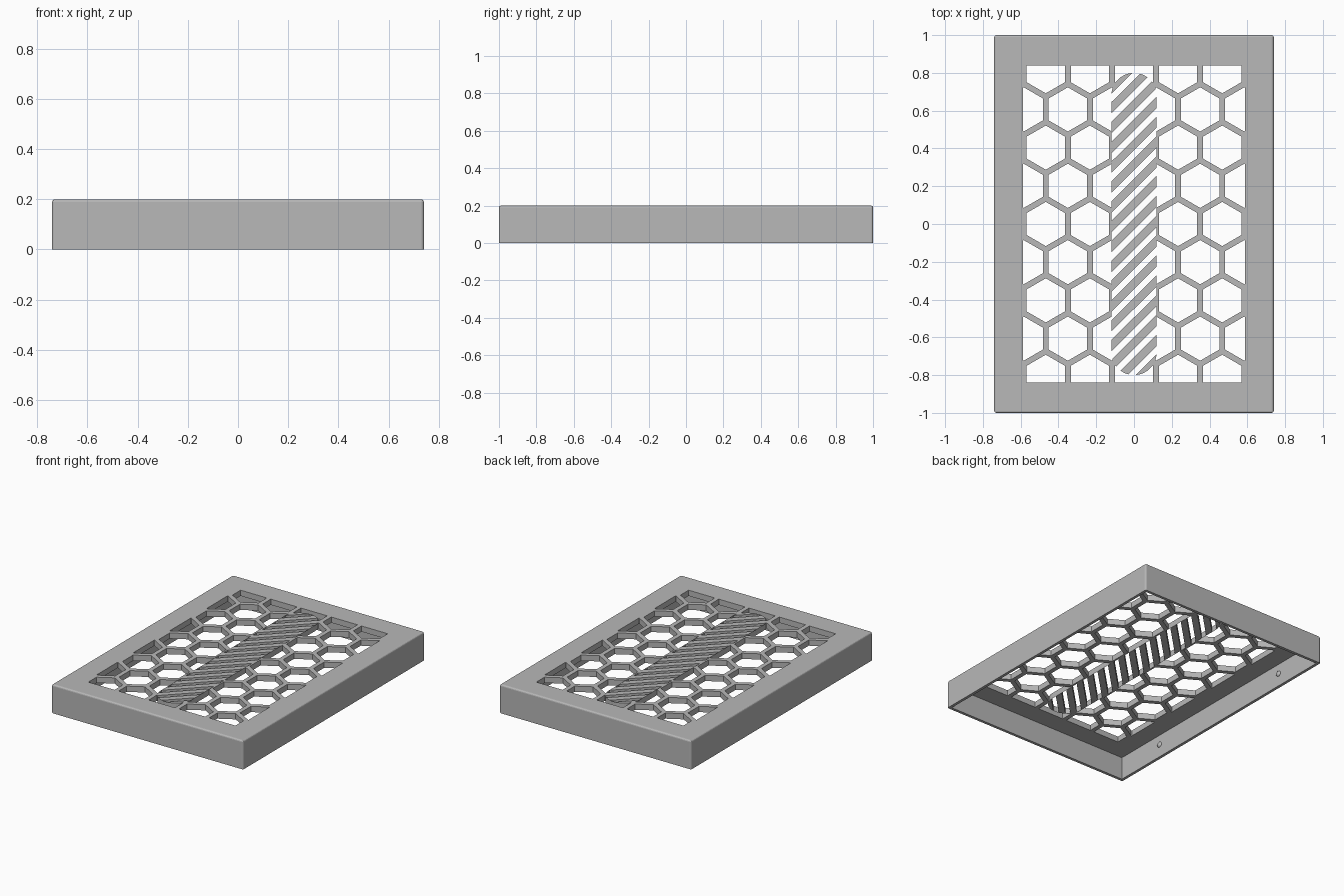
import bpy, bmesh, math
from mathutils import Vector, Matrix

HALF_X, HALF_Y, HEIGHT = 0.74, 1.0, 0.2
WALL, PLATE_Z = 0.02, 0.16
OPEN_X, OPEN_Y = 0.587, 0.84
PITCH, STRUT = 0.2335, 0.031
SLOT_R, SLOT_END = 0.12, 0.8

if "Cube" in bpy.data.objects:
    bpy.data.objects.remove(bpy.data.objects["Cube"], do_unlink=True)

grey = bpy.data.materials.new("plain grey")
grey.use_nodes = True
grey.diffuse_color = (0.48, 0.48, 0.48, 1)
grey.node_tree.nodes["Principled BSDF"].inputs["Base Color"].default_value = grey.diffuse_color


def make(name, bm):
    bmesh.ops.recalc_face_normals(bm, faces=bm.faces[:])
    mesh = bpy.data.meshes.new(name)
    bm.to_mesh(mesh)
    bm.free()
    mesh.materials.append(grey)
    obj = bpy.data.objects.new(name, mesh)
    bpy.context.collection.objects.link(obj)
    return obj


def box(bm, hx, hy, z0, z1):
    m = Matrix.Translation((0, 0, (z0 + z1) / 2)) @ Matrix.Diagonal((2 * hx, 2 * hy, z1 - z0, 1))
    bmesh.ops.create_cube(bm, size=1, matrix=m)


def thicken(bm, depth):
    ext = bmesh.ops.extrude_face_region(bm, geom=bm.faces[:], use_keep_orig=True)
    verts = [g for g in ext["geom"] if isinstance(g, bmesh.types.BMVert)]
    bmesh.ops.translate(bm, verts=verts, vec=(0, 0, depth))


def stadium(bm, z):
    pts = []
    for i in range(34):
        side = 1 if i < 17 else -1
        a = math.pi * (i - (i >= 17)) / 16
        pts.append(bm.verts.new((SLOT_R * math.cos(a),
                                 SLOT_R * math.sin(a) + side * (SLOT_END - SLOT_R), z)))
    return bm.faces.new(pts)


def cut(target, cutter):
    mod = target.modifiers.new("cut", "BOOLEAN")
    mod.operation, mod.solver, mod.object = "DIFFERENCE", "EXACT", cutter
    bpy.context.view_layer.objects.active = target
    bpy.ops.object.modifier_apply(modifier=mod.name)
    bpy.data.objects.remove(cutter, do_unlink=True)


# Cover shell: open underneath, softened top and corner edges
bm = bmesh.new()
box(bm, HALF_X, HALF_Y, 0, HEIGHT)
edges = [e for e in bm.edges if any(v.co.z > 0.1 for v in e.verts)]
bmesh.ops.bevel(bm, geom=edges, offset=0.011, segments=3, profile=0.5, affect="EDGES")
cover = make("cover", bm)
bm = bmesh.new()
box(bm, HALF_X - WALL, HALF_Y - WALL, -0.1, PLATE_Z)
cut(cover, make("cavity_cutter", bm))

# Honeycomb openings, trimmed to the grille rectangle
bm = bmesh.new()
radius = (PITCH - STRUT) / math.sqrt(3)
for row in range(-4, 5):
    for col in range(-3, 4):
        cx = (col + 0.5 * (row % 2)) * PITCH
        cy = row * PITCH * math.sqrt(3) / 2
        if abs(cx) > OPEN_X:
            continue
        ring = [bm.verts.new((cx + radius * math.sin(k * math.pi / 3),
                              cy + radius * math.cos(k * math.pi / 3), 0.1)) for k in range(6)]
        bm.faces.new(ring)
for normal, limit in (((1, 0, 0), OPEN_X), ((0, 1, 0), OPEN_Y)):
    for s in (-1, 1):
        n = Vector(normal) * s
        bmesh.ops.bisect_plane(bm, geom=bm.verts[:] + bm.edges[:] + bm.faces[:],
                               plane_co=n * limit, plane_no=n, clear_outer=True)
thicken(bm, 0.2)
cut(cover, make("honeycomb_cutter", bm))

# Rounded slot through the middle of the honeycomb
bm = bmesh.new()
stadium(bm, 0.1)
thicken(bm, 0.2)
cut(cover, make("slot_cutter", bm))

# Slot insert: rim with diagonal bars
bm = bmesh.new()
inner = stadium(bm, PLATE_Z)
bmesh.ops.inset_individual(bm, faces=[inner], thickness=0.03, use_even_offset=True)
rim = {f for f in bm.faces if len(f.verts) == 4}
step, bar = 0.105, 0.06
slant = Vector((-1, 1, 0)).normalized()
for k in range(-9, 10):
    for edge in (-bar / 2, bar / 2):
        strips = [f for f in bm.faces if f not in rim]
        geom = strips + list({e for f in strips for e in f.edges}) + list({v for f in strips for v in f.verts})
        bmesh.ops.bisect_plane(bm, geom=geom, plane_co=(0, k * step + edge, 0), plane_no=slant)
gaps = []
for f in bm.faces:
    if f not in rim:
        c = f.calc_center_median()
        d = (c.y - c.x) / step
        if abs(d - round(d)) * step > bar / 2:
            gaps.append(f)
bmesh.ops.delete(bm, geom=gaps, context="FACES")
thicken(bm, HEIGHT - PLATE_Z)
make("slot_bars", bm)

# Small snap bumps inside the long walls
for sx, side in ((-1, "right"), (1, "left")):
    for sy, end in ((-1, "front"), (1, "back")):
        bm = bmesh.new()
        bmesh.ops.create_uvsphere(bm, u_segments=16, v_segments=8, radius=0.02,
                                  matrix=Matrix.Translation((sx * (HALF_X - WALL), sy * 0.6, 0.09))
                                  @ Matrix.Diagonal((0.6, 1, 1, 1)))
        for f in bm.faces:
            f.smooth = True
        make(f"snap_bump_{end}_{side}", bm)
